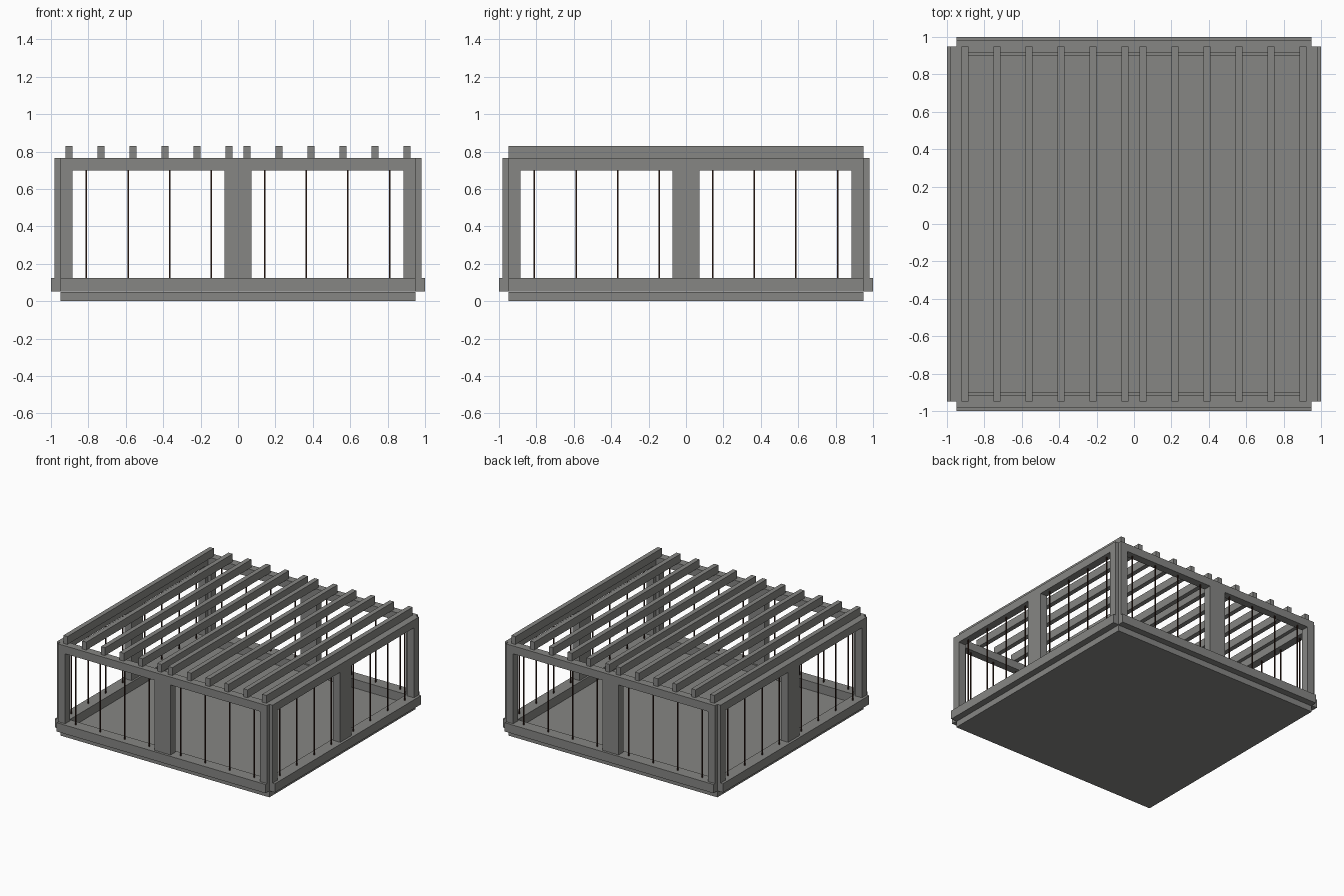
import bpy
from mathutils import Matrix
from math import pi

if "Cube" in bpy.data.objects:
    bpy.data.objects.remove(bpy.data.objects["Cube"])


def material(name, rgb):
    m = bpy.data.materials.new(name)
    m.diffuse_color = (*rgb, 1)
    m.use_nodes = True
    m.node_tree.nodes["Principled BSDF"].inputs["Base Color"].default_value = m.diffuse_color
    return m


GREY = material("weathered grey timber", (0.24, 0.24, 0.23))
DARK = material("dark rusty bars", (0.035, 0.015, 0.01))


def box(name, x, y, z, mat=GREY, turn=0):
    """Box from (min, max) ranges, turned about the z axis in quarter turns."""
    bpy.ops.mesh.primitive_cube_add(size=1)
    ob = bpy.context.object
    ob.name = name
    size = [r[1] - r[0] for r in (x, y, z)]
    mid = [(r[0] + r[1]) / 2 for r in (x, y, z)]
    ob.data.transform(Matrix.Rotation(turn * pi / 2, 4, 'Z')
                      @ Matrix.Translation(mid) @ Matrix.Diagonal((*size, 1)))
    ob.data.materials.append(mat)
    return ob


# floor slab
box("floor_slab", (-0.95, 0.95), (-0.95, 0.95), (0, 0.049))

# four identical wall frames, one per side
for turn, side in enumerate(("front", "right", "back", "left")):
    depth = (-0.98, -0.915)
    box(side + "_sill", (-0.95, 0.95), (-1, -0.9), (0.053, 0.125), GREY, turn)
    box(side + "_top_rail", (-0.95, 0.95), depth, (0.70, 0.765), GREY, turn)
    box(side + "_centre_post", (-0.073, 0.073), depth, (0.125, 0.70), GREY, turn)
    for s in (-1, 1):
        edge = sorted((s * 0.95, s * 0.885))
        box(side + "_corner_post", edge, depth, (0.125, 0.70), GREY, turn)
        # thin upright bars in each bay
        for i in range(4):
            c = s * (0.143 + i * 0.2225)
            box(side + "_bar", (c - 0.004, c + 0.004), (-0.952, -0.944),
                (0.125, 0.70), DARK, turn)

# roof rafters, six per half
for s in (-1, 1):
    for i in range(6):
        c = s * (0.049 + i * 0.171)
        box("rafter", (c - 0.019, c + 0.019), (-0.95, 0.95), (0.765, 0.83))
